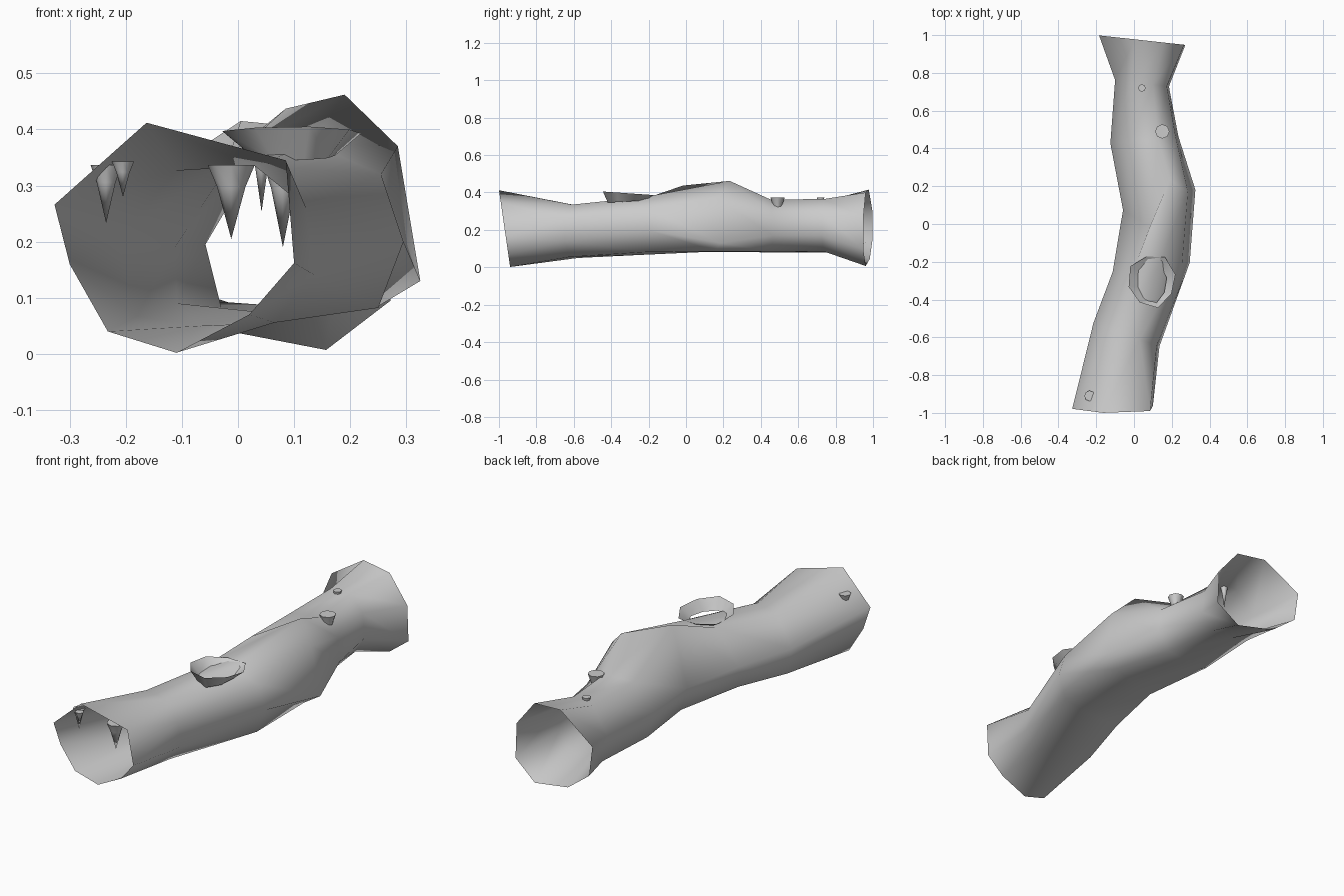
import bpy, bmesh, math

if "Cube" in bpy.data.objects:
    bpy.data.objects.remove(bpy.data.objects["Cube"])


def make_object(name, bm):
    mesh = bpy.data.meshes.new(name)
    bm.to_mesh(mesh)
    bm.free()
    for p in mesh.polygons:
        p.use_smooth = len(p.vertices) < 8
    obj = bpy.data.objects.new(name, mesh)
    bpy.context.collection.objects.link(obj)
    return obj


def loft(name, rings):
    """Skin consecutive closed rings with quads, both ends left open."""
    bm = bmesh.new()
    rows = [[bm.verts.new(p) for p in ring] for ring in rings]
    for a, b in zip(rows, rows[1:]):
        n = len(a)
        for i in range(n):
            j = (i + 1) % n
            bm.faces.new((a[i], a[j], b[j], b[i]))
    bmesh.ops.recalc_face_normals(bm, faces=bm.faces)
    return make_object(name, bm)


def section(xl, xr, zb, zt):
    """Uneven octagon in (x, z), clockwise from the top left."""
    shape = [(.30, .97), (.70, 1), (.96, .74), (1, .32),
             (.80, .02), (.42, 0), (.10, .06), (0, .54)]
    return [(xl + u * (xr - xl), zb + v * (zt - zb)) for u, v in shape]


def tilt(profile, y, sx=0, sz=0):
    """Stand a section up at y, leaning with x and z; a third value shifts y."""
    return [(x, y + sx * x + sz * z + (dy[0] if dy else 0), z)
            for x, z, *dy in profile]


# tunnel: octagonal sections along a winding path, flared mouths
front = [(-.163, .412), (.085, .345), (.10, .162), (.02, .07),
         (-.11, .002), (-.232, .04), (-.30, .16), (-.327, .266)]
bend = [(.0, .36), (.13, .375), (.255, .32), (.295, .20),
        (.25, .082), (.11, .067), (-.108, .09), (-.113, .19)]
bulge = [(.085, .437, -.13), (.19, .462, .09), (.285, .37), (.325, .13),
         (.25, .085), (.11, .083), (-.03, .083), (-.058, .195)]
back = [(.005, .415), (.16, .40), (.265, .27), (.272, .095),
        (.157, .007), (-.04, .045), (-.165, .14), (-.185, .29)]
loft("tunnel", [
    tilt(front, -.94, 0, -.145),
    tilt(section(-.215, .135, .05, .335), -.60, -.35),
    tilt(bend, -.24, .12),
    tilt(bulge, .09, .28),
    tilt(section(-.125, .235, .08, .362), .44, .1),
    tilt(section(-.10, .185, .08, .365), .75, -.12),
    tilt(back, .978, -.11),
])


# skylight: flared ring standing in the roof
def rim(cx, cy, rx, ry, z, slope):
    pts = []
    for i in range(8):
        a = math.tau * (i + .3) / 8
        wob = 1 + .06 * math.sin(i * 2.4)
        y = cy + ry * wob * math.sin(a)
        pts.append((cx + rx * wob * math.cos(a), y, z + slope * (y - cy)))
    return pts


loft("skylight", [rim(.095, -.30, .128, .14, .395, -.07),
                  rim(.10, -.31, .075, .105, .352, .06)])


# stalactites: capped cones pointing down from the roof
def stalactite(x, y, top, tip, r):
    bm = bmesh.new()
    base, mid = [[bm.verts.new((x + r * k * math.cos(math.tau * i / 8),
                                y + r * k * math.sin(math.tau * i / 8),
                                top - d * (top - tip)))
                  for i in range(8)] for k, d in ((1, 0), (.6, .3))]
    point = bm.verts.new((x, y, tip))
    bm.faces.new(base)
    for i in range(8):
        j = (i + 1) % 8
        bm.faces.new((base[i], base[j], mid[j], mid[i]))
        bm.faces.new((mid[i], mid[j], point))
    bmesh.ops.recalc_face_normals(bm, faces=bm.faces)
    make_object("stalactite", bm)


for args in [(-.235, -.91, .337, .233, .028), (-.205, -.95, .343, .28, .02),
             (-.012, -.94, .337, .205, .042), (.15, .49, .372, .22, .038),
             (.042, .72, .373, .253, .02), (.08, -.15, .34, .19, .035)]:
    stalactite(*args)
